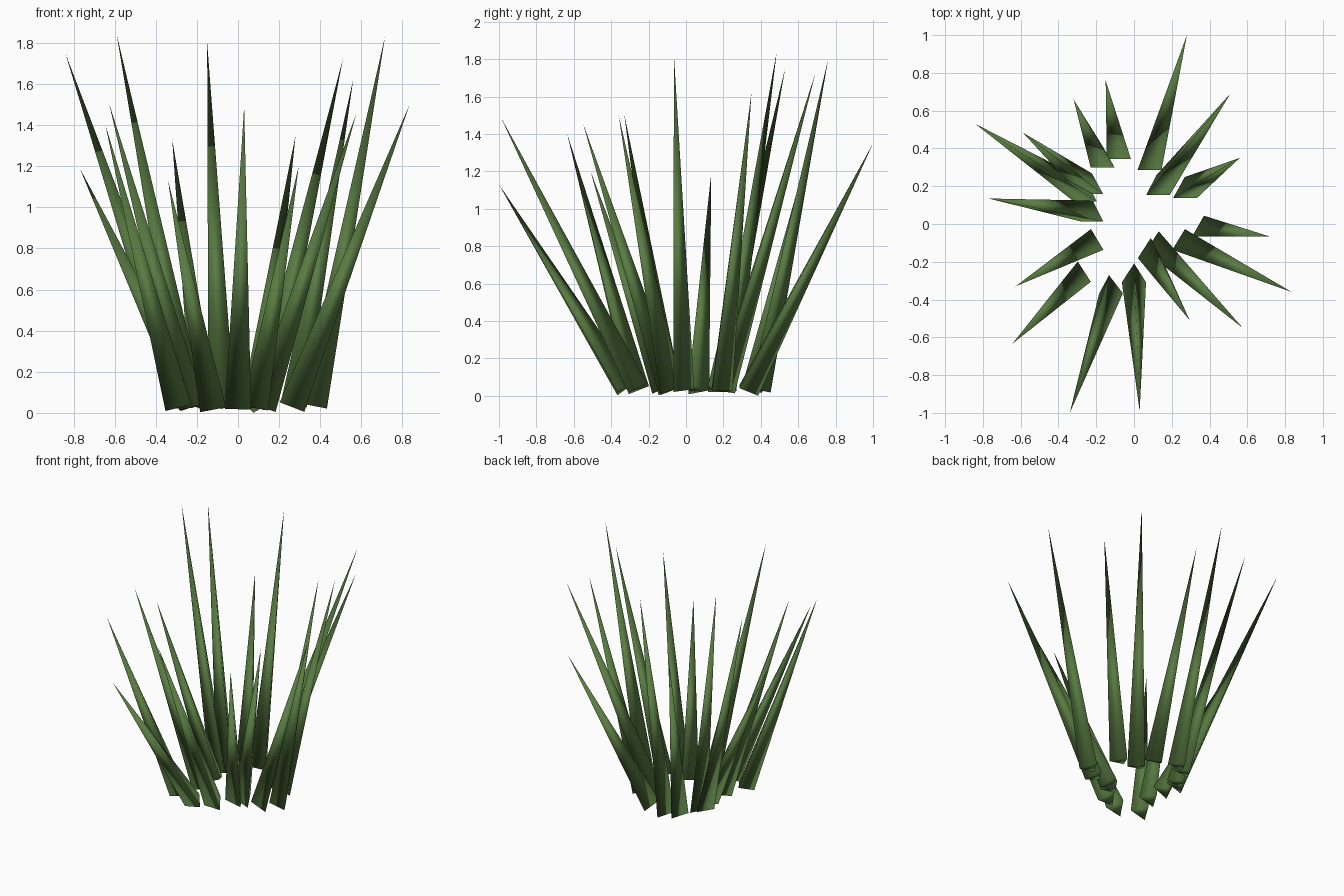
import bpy
import math
from mathutils import Vector

green = bpy.data.materials.new("grass green")
green.diffuse_color = (0.10, 0.20, 0.055, 1)

RADIUS = 0.074
BASE_Z = 0.034

# Each blade: base centre x, y, then tip x, y, z
blades = [
    (0.08, 0.32, 0.28, 1.00, 1.35),
    (0.125, 0.19, 0.51, 0.69, 1.72),
    (0.27, 0.175, 0.56, 0.35, 1.62),
    (0.37, -0.03, 0.715, -0.065, 1.83),
    (0.265, -0.10, 0.835, -0.36, 1.50),
    (0.125, -0.11, 0.575, -0.55, 1.455),
    (0.085, -0.145, 0.295, -0.51, 1.20),
    (0.00, -0.275, 0.03, -0.99, 1.49),
    (-0.125, -0.335, -0.34, -1.00, 1.13),
    (-0.293, -0.27, -0.645, -0.635, 1.40),
    (-0.225, -0.10, -0.627, -0.33, 1.505),
    (-0.22, 0.05, -0.77, 0.135, 1.19),
    (-0.255, 0.155, -0.84, 0.53, 1.75),
    (-0.225, 0.195, -0.59, 0.485, 1.84),
    (-0.165, 0.335, -0.32, 0.66, 1.33),
    (-0.08, 0.38, -0.15, 0.76, 1.80),
]


def grass_blade(bx, by, tx, ty, tz):
    """Three-sided smooth spike, one corner towards +y, leaning to its tip."""
    base, tip = Vector((bx, by, BASE_Z)), Vector((tx, ty, tz))
    axis = tip - base
    d = axis.normalized()
    bpy.ops.mesh.primitive_cone_add(
        vertices=3, radius1=RADIUS, radius2=0, depth=axis.length,
        location=(base + tip) / 2,
        rotation=(-math.asin(d.y), math.atan2(d.x, d.z), 0))
    obj = bpy.context.object
    obj.name = "grass_blade"
    obj.data.materials.append(green)
    bpy.ops.object.shade_smooth()


# Ring of blades forming the tuft
for blade in blades:
    grass_blade(*blade)
